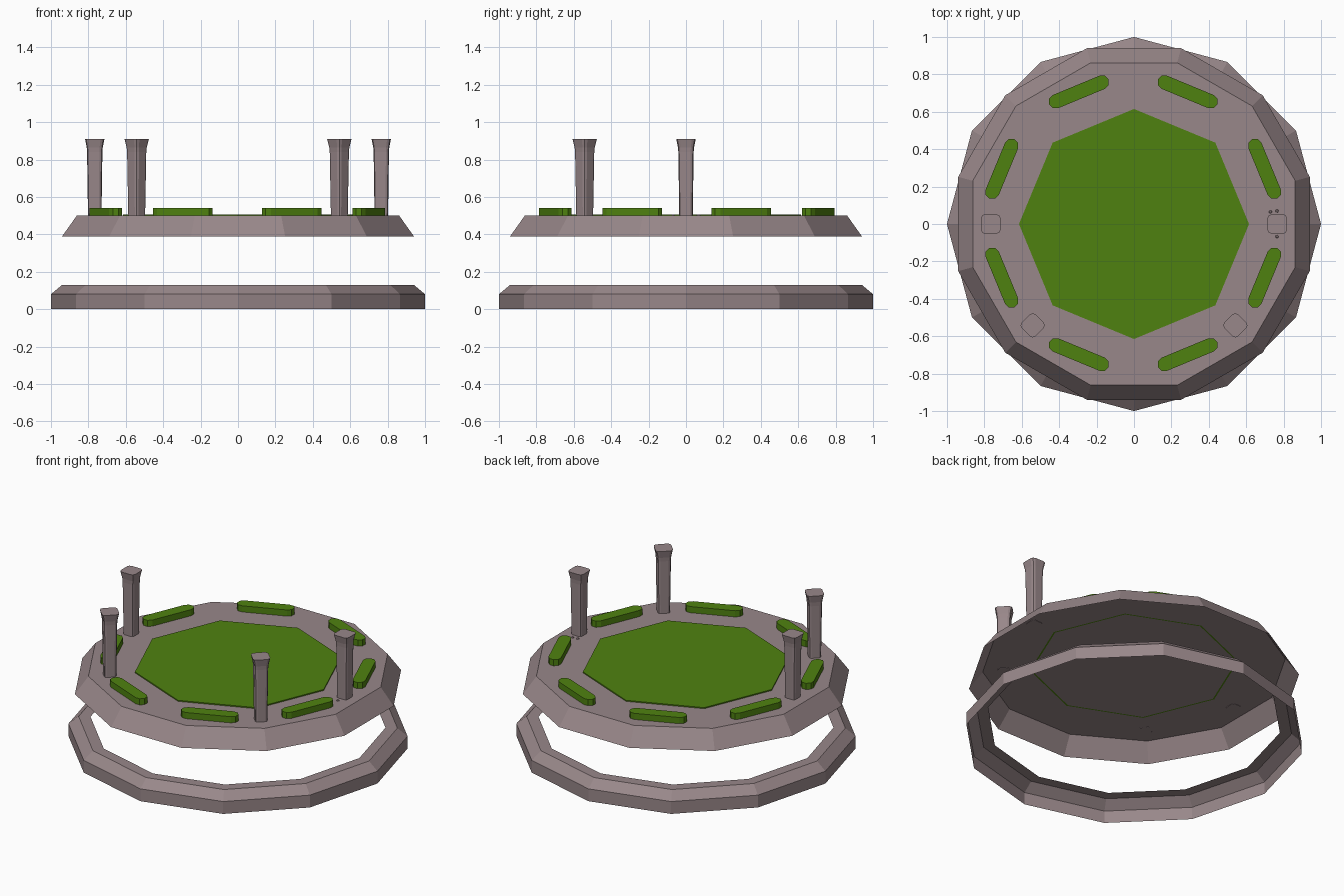
import bpy, math
from math import sin, cos, pi, radians

if "Cube" in bpy.data.objects:
    bpy.data.objects.remove(bpy.data.objects["Cube"])


def material(name, rgb):
    m = bpy.data.materials.new(name)
    m.diffuse_color = (*rgb, 1)
    m.use_nodes = True
    m.node_tree.nodes["Principled BSDF"].inputs["Base Color"].default_value = m.diffuse_color
    return m


STONE = material("warm_grey_stone", (0.315, 0.243, 0.252))
GRASS = material("grass_green", (0.078, 0.222, 0.005))


def ngon(n, r, offset=0.0):
    return [(r * cos(offset + 2 * pi * i / n), r * sin(offset + 2 * pi * i / n)) for i in range(n)]


def loft(name, loops, mat, bottom=True, top=True, loc=(0, 0, 0), rot=0.0):
    """Skin a list of (outline, z) loops, with optional end caps."""
    n = len(loops[0][0])
    verts = [(x, y, z) for outline, z in loops for x, y in outline]
    faces = []
    for k in range(len(loops) - 1):
        for i in range(n):
            j = (i + 1) % n
            faces.append((k * n + i, k * n + j, (k + 1) * n + j, (k + 1) * n + i))
    if bottom:
        faces.append(tuple(reversed(range(n))))
    if top:
        faces.append(tuple(range((len(loops) - 1) * n, len(loops) * n)))
    me = bpy.data.meshes.new(name)
    me.from_pydata(verts, [], faces)
    me.materials.append(mat)
    ob = bpy.data.objects.new(name, me)
    ob.location = loc
    ob.rotation_euler.z = rot
    bpy.context.collection.objects.link(ob)
    return ob


def capsule(half, r, seg=4):
    right = [(half + r * cos(a), r * sin(a)) for a in (-pi / 2 + pi * i / seg for i in range(seg + 1))]
    return right + [(-x, -y) for x, y in right]


def rounded_square(h, seg=2):
    r = h * 0.4
    pts = []
    for q in range(4):
        c = q * pi / 2 + pi / 4
        cx, cy = (h - r) * math.sqrt(2) * cos(c), (h - r) * math.sqrt(2) * sin(c)
        for s in range(seg + 1):
            a = q * pi / 2 + s * pi / 2 / seg
            pts.append((cx + r * cos(a), cy + r * sin(a)))
    return pts


# Lower ring: open shell with outer wall, bevel and top flange
loft("lower_ring", [(ngon(12, 1.0), 0.0), (ngon(12, 1.0), 0.08),
                    (ngon(12, 0.94), 0.13), (ngon(12, 0.87), 0.13)],
     STONE, bottom=False, top=False)

# Upper platform: sloping skirt, open below, with a flat deck
t = radians(15)
k = 1 / cos(t)
loft("platform", [(ngon(12, 0.94 * k, t), 0.39), (ngon(12, 0.862 * k, t), 0.5)],
     STONE, bottom=False)

# Octagonal lawn and its thin edge showing on the underside
loft("lawn", [(ngon(8, 0.615), 0.5), (ngon(8, 0.615), 0.507)], GRASS, bottom=False)
loft("lawn_under_edge", [(ngon(8, 0.605), 0.498), (ngon(8, 0.615), 0.498)][::-1],
     GRASS, bottom=False, top=False)

# Hedges around the deck
for i in range(8):
    a = radians(22.5 + 45 * i)
    shape = capsule(0.135, 0.038)
    loft(f"hedge_{i + 1}", [(shape, 0.5), (shape, 0.54)], GRASS, bottom=False,
         loc=(0.76 * cos(a) - 0.004, 0.76 * sin(a) + 0.004, 0), rot=a + pi / 2)

# Flared posts
for i, deg in enumerate((0, 180, 225, 315)):
    a = radians(deg)
    loft(f"post_{i + 1}", [(rounded_square(h), z) for h, z in
                           ((0.036, 0.498), (0.041, 0.84), (0.043, 0.865), (0.052, 0.91))],
         STONE, loc=(0.766 * cos(a), 0.766 * sin(a), 0), rot=a)

# Small pebbles by the right post
for i, (x, y) in enumerate(((0.73, 0.065), (0.765, 0.07), (0.765, -0.068))):
    loft(f"pebble_{i + 1}", [(ngon(5, 0.009), 0.5), (ngon(5, 0.006), 0.507)], STONE,
         bottom=False, loc=(x, y, 0))
